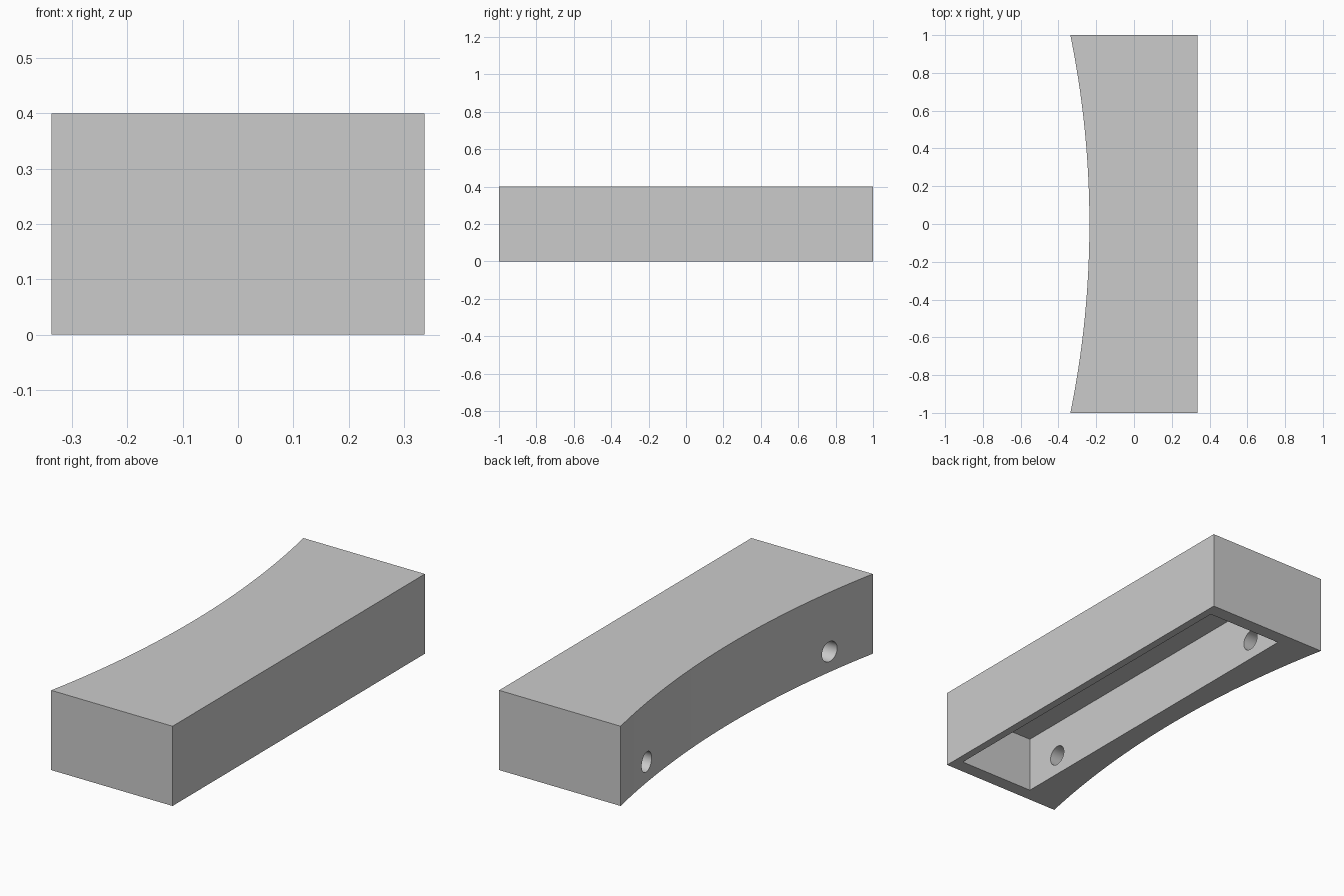
import bpy, bmesh, math
from mathutils import Matrix

HALF_X, HALF_Y, HEIGHT = 0.337, 1.0, 0.4
ARC_RADIUS, ARC_STEPS = 5.0, 48

cube = bpy.data.objects.get("Cube")
if cube:
    bpy.data.objects.remove(cube, do_unlink=True)

grey = bpy.data.materials.new("light_grey")
grey.use_nodes = True
colour = (0.6, 0.6, 0.6, 1)
grey.diffuse_color = colour
grey.node_tree.nodes["Principled BSDF"].inputs["Base Color"].default_value = colour


def make_object(name, bm):
    bmesh.ops.recalc_face_normals(bm, faces=bm.faces)
    mesh = bpy.data.meshes.new(name)
    bm.to_mesh(mesh)
    bm.free()
    mesh.materials.append(grey)
    obj = bpy.data.objects.new(name, mesh)
    bpy.context.collection.objects.link(obj)
    return obj


def box_cutter(name, x0, x1, half_y, z0, z1):
    bm = bmesh.new()
    bmesh.ops.create_cube(bm, size=1)
    bmesh.ops.scale(bm, vec=(x1 - x0, 2 * half_y, z1 - z0), verts=bm.verts)
    bmesh.ops.translate(bm, vec=((x0 + x1) / 2, 0, (z0 + z1) / 2), verts=bm.verts)
    return make_object(name, bm)


def hole_cutter(name, y, z, radius):
    # Cylinder along x that ends inside the hollow
    bm = bmesh.new()
    place = Matrix.Translation((-0.25, y, z)) @ Matrix.Rotation(math.pi / 2, 4, "Y")
    bmesh.ops.create_cone(bm, cap_ends=True, segments=40, radius1=radius,
                          radius2=radius, depth=0.5, matrix=place)
    return make_object(name, bm)


# Block: plan outline with one concave side, extruded upwards
half_angle = math.asin(HALF_Y / ARC_RADIUS)
centre_x = -HALF_X - ARC_RADIUS * math.cos(half_angle)
outline = [(HALF_X, -HALF_Y), (HALF_X, HALF_Y)]
for i in range(ARC_STEPS + 1):
    a = half_angle * (1 - 2 * i / ARC_STEPS)
    outline.append((centre_x + ARC_RADIUS * math.cos(a), ARC_RADIUS * math.sin(a)))

bm = bmesh.new()
base = bm.faces.new([bm.verts.new((x, y, 0)) for x, y in outline])
top = bmesh.ops.extrude_face_region(bm, geom=[base], use_keep_orig=True)["geom"]
bmesh.ops.translate(bm, vec=(0, 0, HEIGHT),
                    verts=[v for v in top if isinstance(v, bmesh.types.BMVert)])
block = make_object("curved_block", bm)

# Hollow underside and two holes through the concave wall
cutters = [box_cutter("hollow_cutter", -0.125, 0.297, 0.93, -0.1, 0.283)]
for side, label in ((1, "back"), (-1, "front")):
    cutters.append(hole_cutter(label + "_hole_cutter", side * 0.725, 0.103, 0.05))

bpy.ops.object.select_all(action="DESELECT")
bpy.context.view_layer.objects.active = block
block.select_set(True)
for cutter in cutters:
    cutter.hide_render = True
    cut = block.modifiers.new(cutter.name, "BOOLEAN")
    cut.operation = "DIFFERENCE"
    cut.solver = "EXACT"
    cut.object = cutter
    bpy.ops.object.modifier_apply(modifier=cut.name)
    bpy.data.objects.remove(cutter, do_unlink=True)

bpy.ops.object.shade_smooth_by_angle(angle=math.radians(30))
